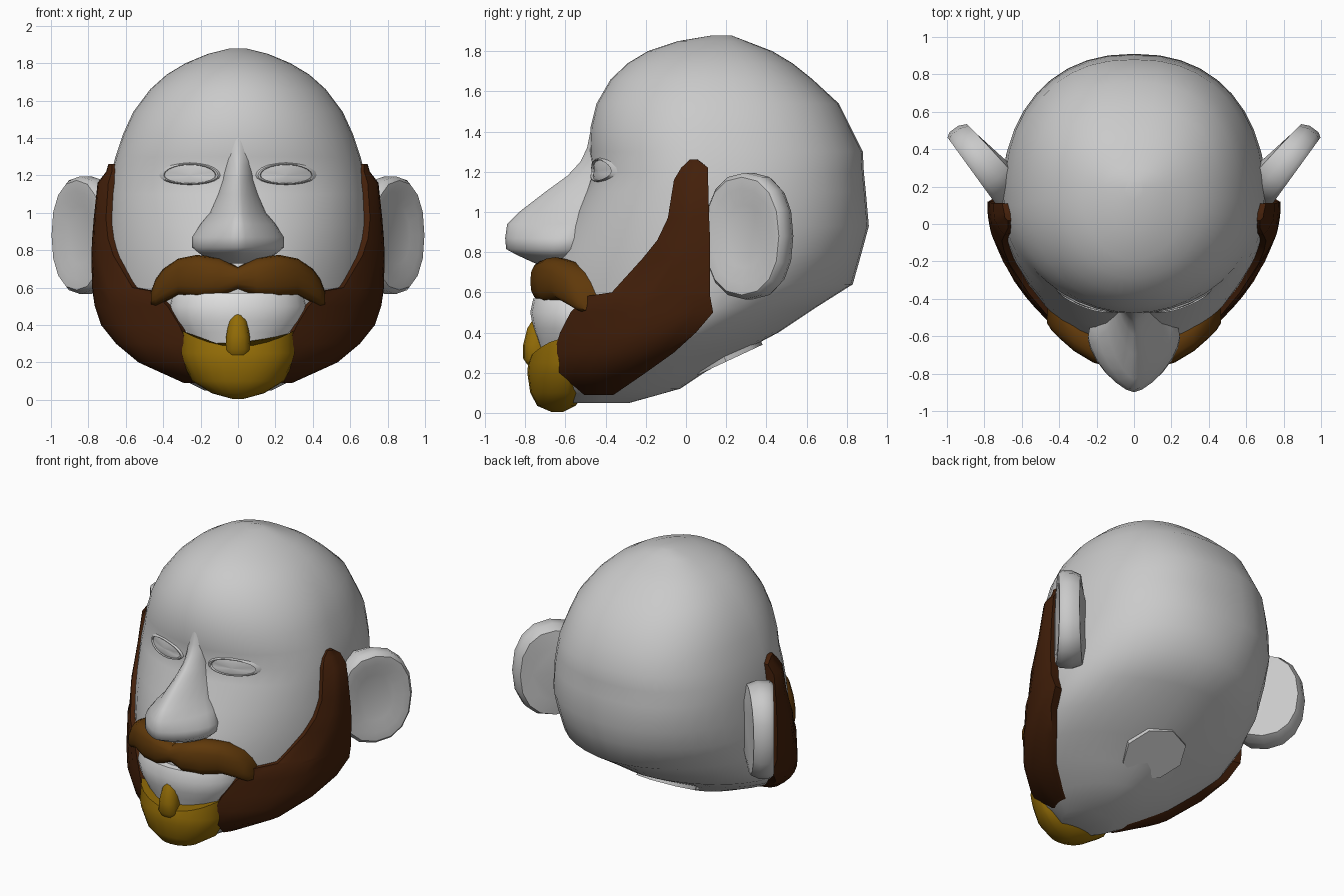
import bpy, bmesh
from math import sin, cos, pi, radians
from mathutils import Vector, Matrix

cube = bpy.data.objects.get("Cube")
if cube:
    bpy.data.objects.remove(cube, do_unlink=True)


def material(name, rgb):
    mat = bpy.data.materials.new(name)
    mat.use_nodes = True
    mat.diffuse_color = (*rgb, 1)
    node = next(n for n in mat.node_tree.nodes if n.type == 'BSDF_PRINCIPLED')
    node.inputs["Base Color"].default_value = (*rgb, 1)
    return mat


skin = material("grey_skin", (.59, .59, .59))
pale = material("pale_grey", (.8, .8, .8))
dark_brown = material("dark_brown_hair", (.056, .014, .003))
mid_brown = material("mid_brown_hair", (.115, .04, .003))
gold = material("golden_hair", (.29, .15, .002))


def loft(name, rings, mat, angle=45):
    """Skin a closed surface through equal-length rings of points."""
    bm = bmesh.new()
    loops = [[bm.verts.new(p) for p in ring] for ring in rings]
    for low, high in zip(loops, loops[1:]):
        for i in range(len(low)):
            j = (i + 1) % len(low)
            bm.faces.new((low[i], low[j], high[j], high[i]))
    bm.faces.new(loops[0][::-1])
    bm.faces.new(loops[-1])
    bmesh.ops.recalc_face_normals(bm, faces=bm.faces)
    mesh = bpy.data.meshes.new(name)
    bm.to_mesh(mesh)
    bm.free()
    mesh.materials.append(mat)
    obj = bpy.data.objects.new(name, mesh)
    bpy.context.collection.objects.link(obj)
    bpy.ops.object.select_all(action='DESELECT')
    obj.select_set(True)
    bpy.context.view_layer.objects.active = obj
    bpy.ops.object.shade_smooth_by_angle(angle=radians(angle))
    return obj


def power(v, n):
    return (1 if v >= 0 else -1) * abs(v) ** (2 / n)


def section(z, w, yc, yf, yb, nf=2, nb=2, count=24):
    """Horizontal egg section: half width, widest y, front y, back y."""
    ring = []
    for i in range(count):
        a = 2 * pi * i / count
        c, n = cos(a), nf if cos(a) > 0 else nb
        depth = (yc - yf) if c > 0 else (yb - yc)
        ring.append(Vector((w * power(sin(a), n), yc - depth * power(c, n), z)))
    return ring


# Head sections: z, half width, widest y, front y, back y
HEAD = [
    (.05, .18, -.45, -.62, -.28), (.12, .32, -.38, -.70, -.03),
    (.2, .47, -.28, -.72, .09), (.3, .59, -.15, -.72, .27),
    (.4, .67, 0, -.72, .46), (.52, .71, .1, -.72, .64),
    (.64, .72, .1, -.71, .83), (.8, .72, .1, -.64, .875),
    (.93, .71, .1, -.585, .91), (1.1, .695, .1, -.50, .895),
    (1.2, .68, .1, -.465, .885), (1.3, .655, .1, -.48, .88),
    (1.42, .615, .1, -.475, .82), (1.54, .56, .12, -.445, .76),
    (1.66, .47, .13, -.375, .63), (1.74, .38, .14, -.29, .53),
    (1.8, .28, .15, -.19, .43), (1.85, .16, .17, -.04, .3),
    (1.877, .05, .18, .12, .23)]


def front_power(z):
    return 1.65 + .35 * min(1, max(0, (z - .6) / .5))


def back_power(z):
    return 1.75 + .6 * min(1, max(0, (z - .5) / .5))


def head_at(z):
    for a, b in zip(HEAD, HEAD[1:]):
        if z <= b[0]:
            t = max(0, (z - a[0]) / (b[0] - a[0]))
            return [p + (q - p) * t for p, q in zip(a, b)][1:]
    return HEAD[-1][1:]


def face_y(x, z):
    w, yc, yf, yb = head_at(z)
    n = front_power(z)
    return yc - (yc - yf) * max(0, 1 - (abs(x) / w) ** n) ** (1 / n)


def face_x(y, z):
    w, yc, yf, yb = head_at(z)
    n = front_power(z)
    t = (yc - y) / (yc - yf) if y < yc else (y - yc) / (yb - yc)
    return w * max(0, 1 - abs(t) ** n) ** (1 / n)


loft("head", [section(*row, front_power(row[0]), back_power(row[0]), 40)
              for row in HEAD], skin, 60)

# Nose: z, half width, widest y, front y
NOSE = [(.73, .12, -.63, -.72), (.785, .21, -.63, -.84), (.815, .245, -.62, -.895),
        (.87, .245, -.6, -.9), (.94, .2, -.56, -.89), (1, .15, -.52, -.83),
        (1.1, .11, -.45, -.7), (1.18, .085, -.43, -.59), (1.25, .075, -.43, -.525),
        (1.32, .08, -.42, -.492), (1.42, .08, -.41, -.472)]
loft("nose", [section(*row, -.4, 1.5) for row in NOSE], skin, 60)

# Mouth
MOUTH = [(.3, .27, -.5, -.72), (.36, .31, -.5, -.74), (.42, .35, -.5, -.76),
         (.5, .37, -.5, -.775), (.57, .355, -.5, -.76)]
loft("mouth", [section(*row, -.4) for row in MOUTH], pale)

# Golden chin hair
GOATEE = [(.005, .03, -.64, -.67, -.61), (.035, .14, -.62, -.74, -.55),
          (.1, .245, -.59, -.775, -.5), (.2, .295, -.58, -.79, -.5),
          (.25, .31, -.58, -.785, -.5), (.285, .305, -.58, -.77, -.5)]
rings = [section(*row, 2.1) for row in GOATEE]
for p in rings[-1]:
    p.z += .085 * (abs(p.x) / .3) ** 2      # raised corners beside the mouth
loft("goatee", rings, gold)

PATCH = [(.24, .055, -.75, -.79), (.27, .068, -.75, -.81), (.34, .063, -.75, -.81),
         (.42, .05, -.73, -.79), (.46, .025, -.72, -.765)]
loft("soul_patch", [section(*row, -.65, 2.2, 2, 12) for row in PATCH], gold)

# Moustache columns: x, bottom z, top z, front y
MOUSTACHE = [(0, .59, .71, -.76), (.1, .55, .76, -.775), (.22, .545, .775, -.74),
             (.32, .56, .755, -.68), (.4, .52, .7, -.61), (.44, .5, .645, -.57),
             (.465, .505, .58, -.53)]
columns = [(-x, a, b, y) for x, a, b, y in MOUSTACHE[:0:-1]] + MOUSTACHE
rings = []
for x, low, high, y in columns:
    angles = [2 * pi * i / 16 for i in range(16)]
    rings.append([Vector((x, y + .09 - .09 * power(cos(a), 2.6),
                          (low + high) / 2 + (high - low) / 2 * power(sin(a), 2.6)))
                  for a in angles])
loft("moustache", rings, mid_brown)

# Side beard rows: z, front y, back y
BEARD = [(.09, -.5, -.36), (.2, -.61, -.2), (.3, -.63, -.06), (.4, -.6, .05),
         (.5, -.55, .135), (.58, -.48, .12), (.6, -.35, .12), (.77, -.2, .12),
         (.86, -.13, .12), (.97, -.08, .115), (1.16, -.05, .11),
         (1.22, -.02, .11), (1.26, .02, .06)]


def beard_ring(side, z, front, back, steps=9):
    outer, inner = [], []
    for i in range(steps):
        u = i / (steps - 1)
        y = front + (back - front) * u
        e = .01
        slope = (face_x(y + e, z) - face_x(y - e, z)) / (2 * e)
        normal = Vector((1, -slope, 0)).normalized()
        thick = (.065 if .15 < z < 1.2 else .03) * min(1, .5 + u)
        p = Vector((face_x(y, z), y, z))
        for line, sign in ((outer, 1), (inner, -1)):
            q = p + normal * thick * sign
            q.y = min(max(q.y, front - .03), back)
            line.append(Vector((q.x * side, q.y, z)))
    return outer + inner[::-1]


for side, label in ((1, "left"), (-1, "right")):
    loft(label + "_beard", [beard_ring(side, *row) for row in BEARD], dark_brown)

    # Ear: a thick disc angled backwards, thicker where it meets the head
    base, along = Vector((.71, .16, .88)), Vector((.587, .81, 0))
    out = Vector((.81, -.587, 0))
    rings = []
    for scale, offset in ((.6, -.085), (.92, -.075), (1, -.03), (1, .03),
                          (.93, .055), (.75, .055), (.5, .035)):
        ring = []
        for i in range(16):
            a = 2 * pi * i / 16
            grow = 1.35 - .4 * cos(a) if offset < 0 else 1
            p = base + out * offset * grow
            p += along * (.185 + .245 * scale * power(cos(a), 2.25))
            p.z += .315 * scale * power(sin(a), 2.25)
            p.x *= side
            ring.append(p)
        rings.append(ring)
    loft(label + "_ear", rings, skin)

    # Eye: low almond lids around a shallow eyeball
    rings = []
    for scale, offset in ((1.2, -.012), (1.04, .012), (.97, .013), (.94, .002),
                          (.6, .011), (.05, .015)):
        ring = []
        for i in range(20):
            a = 2 * pi * i / 20
            x = .257 + .145 * scale * cos(a)
            z = 1.2 + (.06 if sin(a) > 0 else .045) * scale * sin(a)
            ring.append(Vector((side * x, face_y(x, z) - offset, z)))
        rings.append(ring)
    loft(label + "_eye", rings, skin)

# Neck stub with a pale underside
tilt = Matrix.Translation((0, .2, .255)) @ Matrix.Rotation(radians(25), 4, 'X')
rings = [[tilt @ Vector((.21 * cos(i * pi / 4), .2 * sin(i * pi / 4), h))
          for i in range(8)] for h in (0, .12)]
neck = loft("neck", rings, skin)
neck.data.materials.append(pale)
for face in neck.data.polygons:
    if face.normal.z < -.8:
        face.material_index = 1
